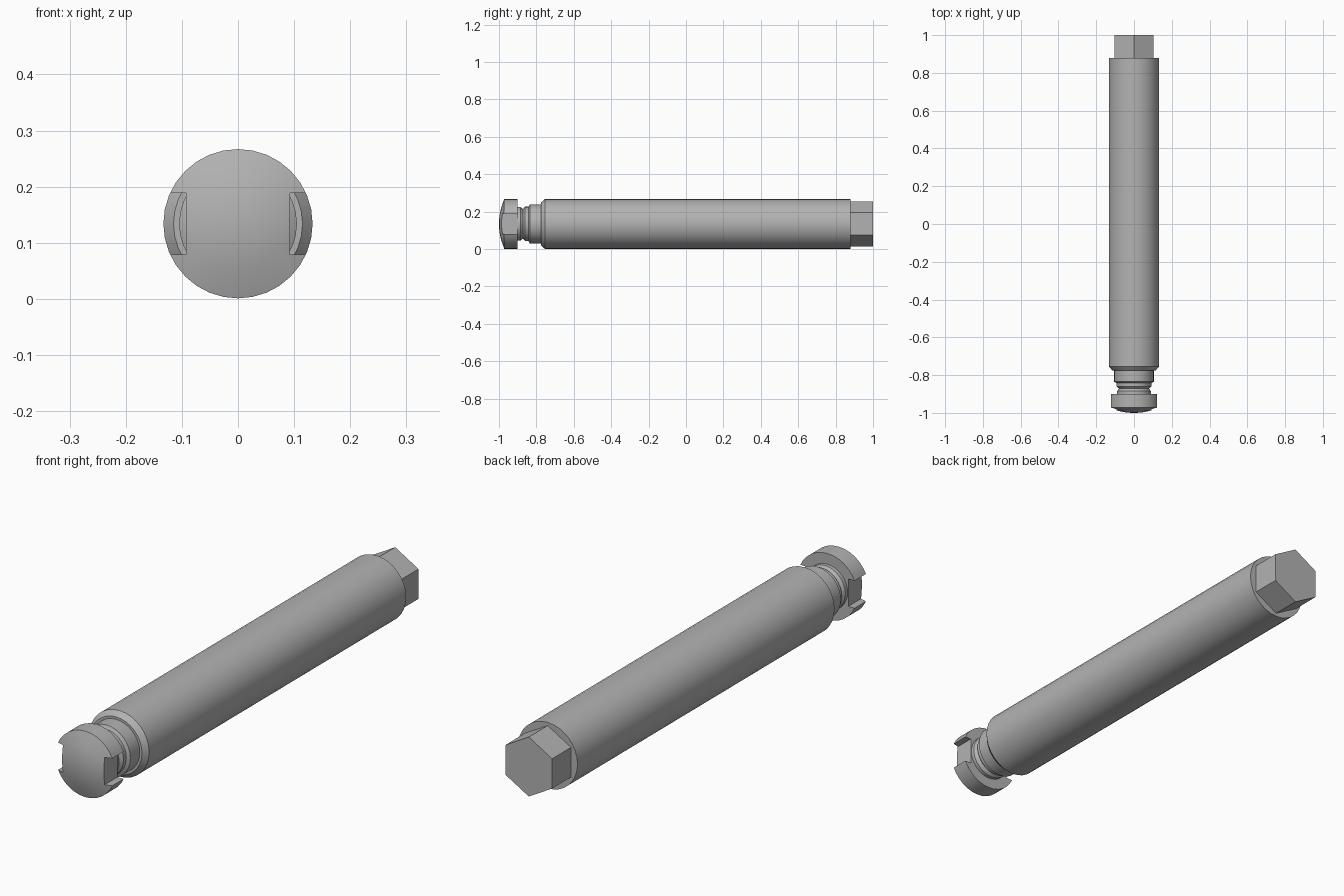
import bpy, bmesh, math
from mathutils import Matrix

if "Cube" in bpy.data.objects:
    bpy.data.objects.remove(bpy.data.objects["Cube"])

AXIS_Z = 0.134
R = 0.133

steel = bpy.data.materials.new("grey_steel")
steel.use_nodes = True
grey = (0.45, 0.45, 0.45, 1)
steel.diffuse_color = grey
steel.node_tree.nodes["Principled BSDF"].inputs["Base Color"].default_value = grey


def add_object(name, bm):
    bmesh.ops.recalc_face_normals(bm, faces=bm.faces)
    mesh = bpy.data.meshes.new(name)
    bm.to_mesh(mesh)
    bm.free()
    mesh.materials.append(steel)
    obj = bpy.data.objects.new(name, mesh)
    bpy.context.collection.objects.link(obj)
    return obj


def activate(obj):
    bpy.ops.object.select_all(action="DESELECT")
    obj.select_set(True)
    bpy.context.view_layer.objects.active = obj


def turned(name, profile, sides=32, smooth=True):
    """Closed solid turned about the long axis from (y, radius) pairs."""
    bm = bmesh.new()
    rings = []
    for y, r in profile:
        angles = [math.tau * i / sides for i in range(sides)]
        rings.append([bm.verts.new((r * math.sin(a), y, AXIS_Z + r * math.cos(a)))
                      for a in angles])
    for a, b in zip(rings, rings[1:]):
        for i in range(sides):
            j = (i + 1) % sides
            bm.faces.new((a[i], a[j], b[j], b[i]))
    bm.faces.new(rings[0])
    bm.faces.new(rings[-1])
    obj = add_object(name, bm)
    if smooth:
        activate(obj)
        bpy.ops.object.shade_smooth_by_angle(angle=math.radians(30))
    return obj


# Main shaft with a chamfered front edge
turned("shaft", [(-0.775, 0.115), (-0.755, R), (0.88, R)])

# Hexagonal drive end
turned("hex_end", [(0.87, 0.12), (1.0, 0.12)], sides=6, smooth=False)

# Stepped collar and grooved neck
turned("neck", [(-0.91, 0.09), (-0.885, 0.09), (-0.872, 0.079), (-0.86, 0.092),
                (-0.842, 0.092), (-0.835, 0.105), (-0.77, 0.105)])

# Domed head
head = turned("domed_head", [(-1.0, 0.012), (-0.997, 0.045), (-0.989, 0.085),
                             (-0.972, R), (-0.9, R)], smooth=False)

# Wrench slots cut into both sides of the head
for side in (-1, 1):
    bm = bmesh.new()
    bmesh.ops.create_cube(bm, size=1, matrix=Matrix.Translation(
        (side * 0.143, -0.95, AXIS_Z)) @ Matrix.Diagonal((0.1, 0.2, 0.11, 1)))
    cutter = add_object("slot_cutter", bm)
    cutter.hide_render = True
    activate(head)
    cut = head.modifiers.new("slot", "BOOLEAN")
    cut.operation = "DIFFERENCE"
    cut.solver = "EXACT"
    cut.object = cutter
    bpy.ops.object.modifier_apply(modifier=cut.name)
    bpy.data.objects.remove(cutter)
activate(head)
bpy.ops.object.shade_smooth_by_angle(angle=math.radians(30))
